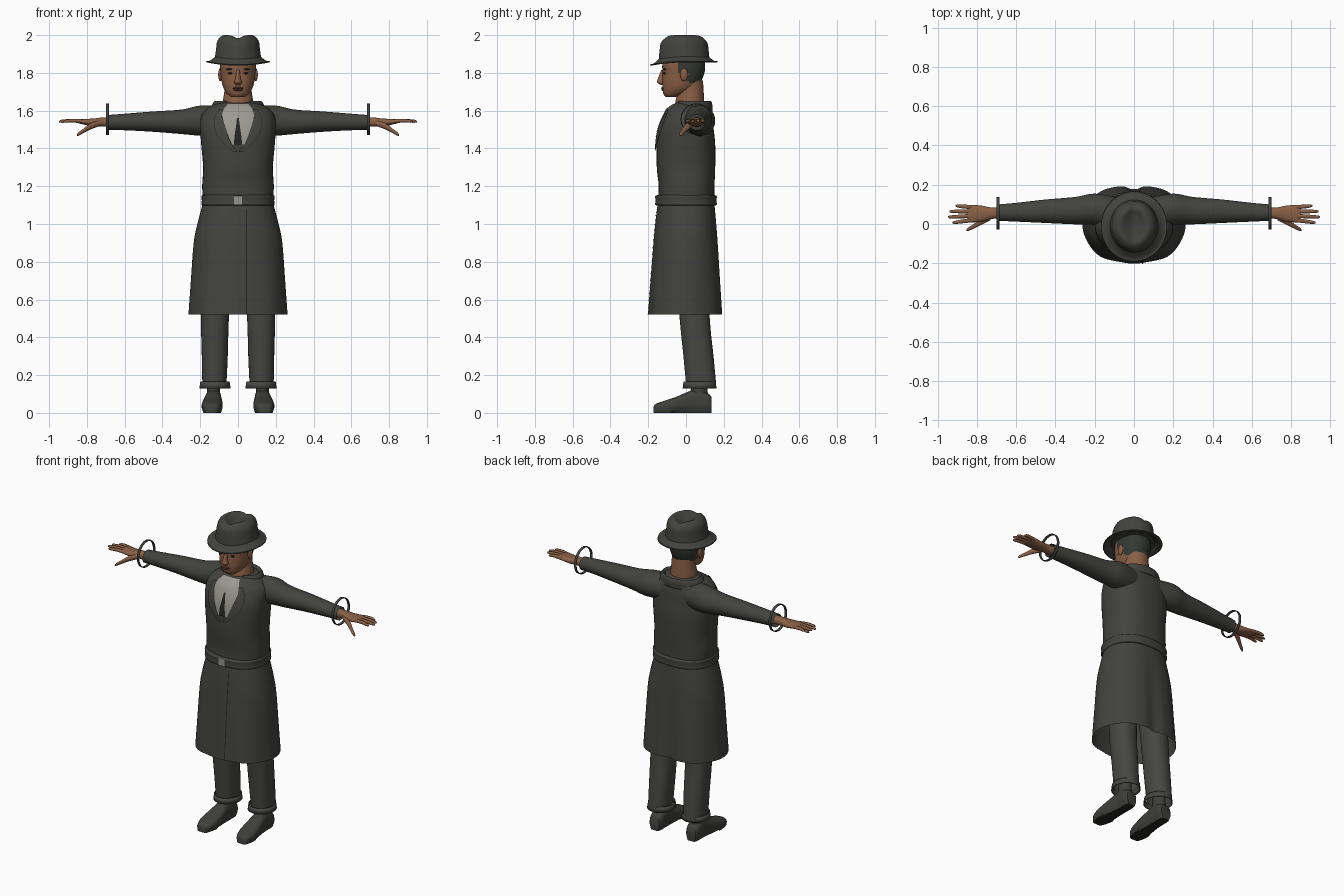
import bpy, bmesh, math

if "Cube" in bpy.data.objects:
    bpy.data.objects.remove(bpy.data.objects["Cube"], do_unlink=True)


def material(name, r, g, b):
    m = bpy.data.materials.new(name)
    m.diffuse_color = (r, g, b, 1)
    m.use_nodes = True
    node = m.node_tree.nodes["Principled BSDF"]
    node.inputs["Base Color"].default_value = (r, g, b, 1)
    node.inputs["Roughness"].default_value = 0.8
    return m


COAT = material("coat charcoal", .055, .056, .049)
TROUSER = material("trouser grey", .062, .062, .055)
SHOE = material("shoe grey", .05, .05, .045)
DARK = material("near black", .018, .018, .016)
SKIN = material("brown skin", .25, .115, .06)
LIP = material("lip brown", .14, .05, .032)
HAIR = material("hair", .035, .04, .034)
SHIRT = material("shirt grey", .33, .32, .28)
METAL = material("buckle grey", .3, .3, .28)


def finish(name, bm, mats, mirror=False, thick=0, angle=50):
    mesh = bpy.data.meshes.new(name)
    bm.to_mesh(mesh)
    bm.free()
    obj = bpy.data.objects.new(name, mesh)
    bpy.context.collection.objects.link(obj)
    for m in mats:
        mesh.materials.append(m)
    if thick:
        mod = obj.modifiers.new("thickness", "SOLIDIFY")
        mod.thickness = thick
    if mirror:
        obj.modifiers.new("mirror", "MIRROR").use_mirror_merge = False
    bpy.ops.object.select_all(action="DESELECT")
    obj.select_set(True)
    bpy.context.view_layer.objects.active = obj
    bpy.ops.object.shade_smooth_by_angle(angle=math.radians(angle))
    return obj


def spline(rings, sub):
    # Catmull-Rom interpolation between the given sections
    out = []
    for i in range(len(rings) - 1):
        a, b, c, d = (rings[max(0, min(len(rings) - 1, i + k))] for k in (-1, 0, 1, 2))
        for s in range(sub):
            t = s / sub
            out.append([q + .5 * t * (r - p + t * (2*p - 5*q + 4*r - w + t * (3*(q - r) + w - p)))
                        for p, q, r, w in zip(a, b, c, d)])
    return out + [list(rings[-1])]


def loft(name, axis, rings, mats, n=32, e=2, sub=4, caps=True, tweak=None, rule=None,
         cut=None, **kw):
    # rings: position on axis, centre (two values), half sizes (two values)
    bm = bmesh.new()
    loops = []
    for p, ca, cb, ra, rb in spline(rings, sub):
        loop = []
        for k in range(n):
            t = math.tau * (k + .5) / n
            c, s = math.cos(t), math.sin(t)
            a = ca + ra * math.copysign(abs(c) ** (2 / e), c)
            b = cb + rb * math.copysign(abs(s) ** (2 / e), s)
            co = {"x": (p, a, b), "y": (a, p, b), "z": (a, b, p)}[axis]
            loop.append(bm.verts.new(tweak(*co) if tweak else co))
        loops.append(loop)
    for lo, hi in zip(loops, loops[1:]):
        for k in range(n):
            j = (k + 1) % n
            bm.faces.new((lo[k], lo[j], hi[j], hi[k]))
    if caps:
        bm.faces.new(loops[0])
        bm.faces.new(loops[-1])
    bmesh.ops.recalc_face_normals(bm, faces=bm.faces)
    if cut:
        doomed = [f for f in bm.faces if cut(f.calc_center_median())]
        bmesh.ops.delete(bm, geom=doomed, context="FACES")
    if rule:
        for f in bm.faces:
            f.material_index = rule(f.calc_center_median(), f.normal)
    return finish(name, bm, mats, **kw)


def panel(name, body, e, rows, mat, off=.005, mirror=False):
    # thin patch that hugs the front of a lofted body; rows: z, left x, right x
    dense = spline(body, 10)
    bm = bmesh.new()
    grid = []
    for z, xl, xr in rows:
        _, _, cy, rx, ry = min(dense, key=lambda r: abs(r[0] - z))
        line = []
        for k in range(7):
            x = xl + (xr - xl) * k / 6
            y = cy - ry * max(0, 1 - abs(x / rx) ** e) ** (1 / e) - off
            line.append(bm.verts.new((x, y, z)))
        grid.append(line)
    for a, b in zip(grid, grid[1:]):
        for k in range(6):
            bm.faces.new((a[k], b[k], b[k + 1], a[k + 1]))
    return finish(name, bm, [mat], mirror=mirror)


def blob(name, loc, size, mat, mirror=False):
    bm = bmesh.new()
    bmesh.ops.create_uvsphere(bm, u_segments=16, v_segments=10, radius=1)
    for v in bm.verts:
        v.co = [c + s * q for c, s, q in zip(loc, size, v.co)]
    return finish(name, bm, [mat], mirror=mirror)


# Coat body, skirt and belt
torso = [(1.1, 0, 0, .185, .15), (1.2, 0, .003, .19, .148), (1.3, 0, 0, .185, .155),
         (1.42, 0, 0, .195, .155), (1.5, 0, 0, .2, .147), (1.57, 0, .01, .195, .13),
         (1.61, 0, .015, .165, .115), (1.635, 0, .025, .12, .09), (1.645, 0, .03, .09, .075)]
loft("coat_body", "z", torso, [COAT], n=48, e=2.4)


def skirt_fold(x, y, z):
    t = min(1, max(0, (1.1 - z) / .58))
    if y > 0:
        y *= 1 - .14 * t * math.exp(-(x / .04) ** 2)
    wave = 1 + .012 * t * math.cos(8 * math.atan2(y, x))
    return x * wave, y * wave, z


skirt = [(.52, 0, 0, .26, .2), (.7, 0, 0, .248, .187), (.9, 0, 0, .234, .172),
         (1, 0, 0, .215, .163), (1.11, 0, 0, .186, .15)]
loft("coat_skirt", "z", skirt, [COAT], n=64, e=2.3, caps=False, tweak=skirt_fold)
panel("coat_overlap", skirt, 2.3, [(z / 100, .042, .047) for z in range(52, 111, 4)], DARK, .004)
belt = [(1.098, 0, 0, .187, .155), (1.103, 0, 0, .194, .163), (1.125, 0, 0, .192, .162),
        (1.147, 0, 0, .194, .163), (1.153, 0, 0, .186, .152)]
loft("belt", "z", belt, [COAT], n=48, e=2.4)
panel("buckle", belt, 2.4, [(1.102, -.022, .022), (1.125, -.022, .022), (1.148, -.022, .022)], METAL)

# Shirt front, tie, lapels and collar
panel("shirt_front", torso, 2.4, [(1.635, -.055, .055), (1.61, -.075, .075), (1.58, -.085, .085),
      (1.54, -.075, .08), (1.5, -.062, .068), (1.46, -.048, .055), (1.42, -.03, .035)], SHIRT)
panel("tie", torso, 2.4, [(1.56, -.006, .004), (1.52, -.01, .01), (1.47, -.018, .017),
      (1.42, -.022, .022)], DARK, .008)
lapel = [(1.605, .078, .1), (1.57, .086, .12), (1.52, .072, .126), (1.47, .055, .11),
         (1.42, .033, .07), (1.385, .002, .028)]
panel("lapel_edges", torso, 2.4, [(z, a, b + .003) for z, a, b in lapel], DARK, .006, True)
panel("lapels", torso, 2.4, lapel, COAT, .009, True)
loft("collar", "z", [(1.595, 0, .035, .145, .105), (1.63, 0, .04, .138, .1), (1.652, 0, .04, .12, .09),
                     (1.63, 0, .035, .1, .08)], [COAT], n=40, caps=False,
     cut=lambda c: c.y < 0 and abs(c.x) < .065, thick=.005)

# Sleeves with loose cuff straps
loft("sleeves", "x", [(.08, .05, 1.545, .085, .08), (.2, .075, 1.547, .08, .08),
                      (.3, .068, 1.541, .07, .065), (.45, .065, 1.542, .06, .054),
                      (.6, .06, 1.54, .048, .044), (.69, .058, 1.537, .042, .04)],
     [COAT], caps=False, mirror=True)
loft("sleeve_straps", "x", [(.684, .055, 1.555, .084, .084), (.699, .055, 1.555, .084, .084)],
     [COAT], caps=False, sub=1, thick=.005, mirror=True)

# Hands
loft("palms", "x", [(.64, .058, 1.54, .028, .027), (.72, .055, 1.54, .029, .024),
                    (.77, .053, 1.538, .04, .02), (.82, .053, 1.542, .045, .015),
                    (.848, .054, 1.544, .04, .01)], [SKIN], n=20, e=2.3, mirror=True)
for finger, y0, y1, tip in (("index", .02, .008, .925), ("middle", .042, .036, .947),
                            ("ring", .064, .064, .94), ("little", .086, .092, .91)):
    loft(finger + "_fingers", "x", [(.82, y0, 1.543, .011, .011), (.87, (y0 + y1) / 2, 1.547, .0105, .01),
                                    (tip - .012, y1, 1.544, .008, .008), (tip, y1, 1.542, .003, .003)],
         [SKIN], n=10, mirror=True)
loft("thumbs", "x", [(.73, .035, 1.535, .016, .016), (.78, .01, 1.517, .016, .017),
                     (.82, -.014, 1.492, .012, .012), (.845, -.027, 1.476, .009, .009),
                     (.853, -.031, 1.471, .003, .003)], [SKIN], n=12, mirror=True)

# Head and face
loft("neck", "z", [(1.6, 0, .02, .08, .08), (1.65, 0, .02, .08, .076), (1.7, 0, .024, .073, .07),
                   (1.76, 0, .02, .07, .07)], [SKIN], caps=False)
loft("head", "z", [(1.672, 0, -.08, .035, .028), (1.69, 0, -.06, .058, .06), (1.72, 0, -.035, .077, .09),
                   (1.755, 0, -.023, .087, .103), (1.8, 0, -.013, .093, .111), (1.84, 0, -.012, .095, .114),
                   (1.9, 0, -.01, .09, .105)], [SKIN, HAIR], n=40, e=2.2,
     rule=lambda c, nrm: int(c.z > 1.745 and c.y > .012 or c.z > 1.8 and c.y > -.045))
loft("nose", "z", [(1.737, 0, -.126, .012, .008), (1.75, 0, -.13, .021, .023), (1.77, 0, -.128, .014, .021),
                   (1.815, 0, -.117, .009, .014)], [SKIN], n=16)
blob("ears", (.094, -.01, 1.79), (.011, .021, .034), SKIN, True)
blob("upper_lip", (0, -.122, 1.719), (.03, .01, .006), LIP)
blob("lower_lip", (0, -.121, 1.71), (.025, .01, .006), LIP)
blob("eyes", (.038, -.112, 1.798), (.016, .009, .006), DARK, True)
blob("eyebrows", (.04, -.112, 1.82), (.024, .011, .005), HAIR, True)


# Hat with a creased crown and a drooping brim
def crease(x, y, z):
    if z > 1.93:
        front = max(0, -y - .03)
        x *= 1 - 1.6 * front * (z - 1.93) / .07
        z -= .016 * math.exp(-(x / .028) ** 2) * (z - 1.93) / .07
    return x, y, z


def droop(x, y, z):
    return x, y, z - .018 * max(0, -y / .19) ** 2


loft("hat_crown", "z", [(1.868, 0, -.01, .125, .135), (1.92, 0, -.01, .117, .13), (1.965, 0, -.01, .111, .124),
                        (1.99, 0, -.01, .094, .106), (2, 0, -.01, .07, .085), (1.988, 0, -.01, .04, .055),
                        (1.98, 0, -.01, .008, .012)], [COAT], n=48, tweak=crease)
loft("hat_brim", "z", [(1.89, 0, -.01, .118, .127), (1.872, 0, -.011, .138, .148),
                       (1.862, 0, -.012, .158, .166), (1.863, 0, -.012, .168, .178)],
     [COAT], n=48, caps=False, tweak=droop, thick=.006)

# Trousers with loose ankle straps
loft("trouser_legs", "z", [(.15, .125, .08, .064, .08), (.3, .123, .066, .069, .08),
                           (.5, .122, .046, .074, .08), (.8, .11, .03, .08, .085)],
     [TROUSER], e=2.3, caps=False, mirror=True)
loft("ankle_straps", "z", [(.13, .122, .072, .083, .09), (.165, .122, .072, .078, .086)],
     [TROUSER], caps=False, sub=1, thick=.005, mirror=True)

# Ankles and shoes
loft("ankles", "z", [(.06, .132, .07, .04, .05), (.13, .13, .07, .034, .045), (.24, .127, .075, .038, .045)],
     [SHOE], n=20, mirror=True)
loft("shoes", "y", [(-.172, .14, .016, .018, .014), (-.16, .14, .024, .038, .024), (-.11, .138, .033, .054, .033),
                    (-.05, .135, .043, .054, .043), (.01, .132, .056, .046, .056), (.06, .13, .062, .043, .062),
                    (.11, .13, .054, .043, .054), (.135, .13, .045, .034, .042)],
     [SHOE, DARK], n=24, e=2.6, mirror=True,
     tweak=lambda x, y, z: (x, y, max(0, z if z > .012 else 0)),
     rule=lambda c, nrm: int(nrm.z < -.7))
